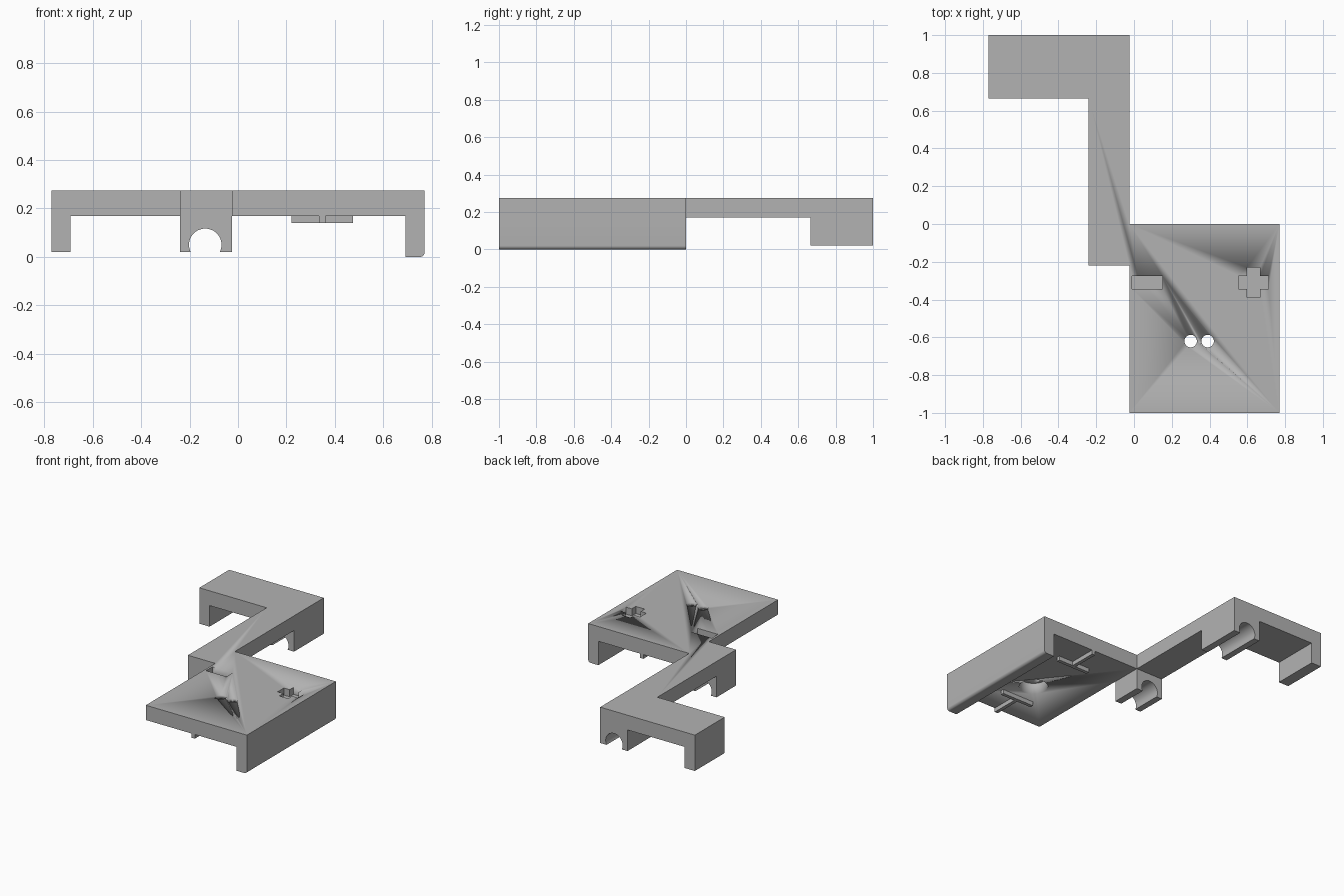
import bpy, math
from mathutils import Vector

cube = bpy.data.objects.get("Cube")
if cube:
    bpy.data.objects.remove(cube, do_unlink=True)

grey = bpy.data.materials.new("plain grey")
grey.use_nodes = True
grey.diffuse_color = (0.45, 0.45, 0.45, 1)
grey.node_tree.nodes["Principled BSDF"].inputs["Base Color"].default_value = (0.45, 0.45, 0.45, 1)

TOP, UNDER, FOOT = 0.275, 0.17, 0.02


def prism(name, outline, lo, hi, axis="z"):
    """Extrude an outline along z (outline in x, y) or along y (outline in x, z)."""
    place = (lambda a, b, t: (a, b, t)) if axis == "z" else (lambda a, b, t: (a, t, b))
    n = len(outline)
    verts = [place(a, b, t) for t in (lo, hi) for a, b in outline]
    faces = [tuple(range(n)), tuple(range(n, 2 * n))]
    faces += [(i, (i + 1) % n, n + (i + 1) % n, n + i) for i in range(n)]
    mesh = bpy.data.meshes.new(name)
    mesh.from_pydata(verts, [], faces)
    mesh.materials.append(grey)
    obj = bpy.data.objects.new(name, mesh)
    bpy.context.collection.objects.link(obj)
    bpy.ops.object.select_all(action="DESELECT")
    obj.select_set(True)
    bpy.context.view_layer.objects.active = obj
    bpy.ops.object.mode_set(mode="EDIT")
    bpy.ops.mesh.select_all(action="SELECT")
    bpy.ops.mesh.normals_make_consistent(inside=False)
    bpy.ops.object.mode_set(mode="OBJECT")
    bpy.ops.object.shade_smooth_by_angle(angle=math.radians(30))
    return obj


def rect(x0, x1, y0, y1):
    return [(x0, y0), (x1, y0), (x1, y1), (x0, y1)]


def arc(cx, cy, r, start, end, steps):
    angles = [math.radians(start + (end - start) * i / steps) for i in range(steps + 1)]
    return [(cx + r * math.cos(a), cy + r * math.sin(a)) for a in angles]


def circle(cx, cy, r):
    return arc(cx, cy, r, 0, 360, 40)[:-1]


def cut(target, cutter):
    cutter.hide_render = True
    mod = target.modifiers.new("cut", "BOOLEAN")
    mod.operation, mod.solver, mod.object = "DIFFERENCE", "EXACT", cutter
    bpy.ops.object.select_all(action="DESELECT")
    target.select_set(True)
    bpy.context.view_layer.objects.active = target
    bpy.ops.object.modifier_apply(modifier=mod.name)
    bpy.data.objects.remove(cutter, do_unlink=True)


# Top slab: wide plate, connecting strip and rear arm in one outline
slab = prism("top_slab", [
    (-0.77, 1), (-0.025, 1), (-0.025, 0), (0.77, 0), (0.77, -1),
    (-0.025, -1), (-0.025, -0.22), (-0.24, -0.22), (-0.24, 0.665), (-0.77, 0.665)],
    UNDER, TOP)

# Round pocket underneath and two holes through its roof
cut(slab, prism("pocket_cutter", circle(0.345, -0.62, 0.095), UNDER - 0.1, TOP - 0.025))
for x in (0.3, 0.39):
    cut(slab, prism("hole_cutter", circle(x, -0.62, 0.033), UNDER, TOP + 0.1))

# Sunken minus and plus marks
RECESS = TOP - 0.05
cut(slab, prism("minus_cutter", rect(-0.01, 0.15, -0.345, -0.275), RECESS, TOP + 0.1))
cx, cy, a, b = 0.633, -0.31, 0.08, 0.035
plus = [(-a, -b), (-b, -b), (-b, -a), (b, -a), (b, -b), (a, -b),
        (a, b), (b, b), (b, a), (-b, a), (-b, b), (-a, b)]
cut(slab, prism("plus_cutter", [(cx + x, cy + y) for x, y in plus], RECESS, TOP + 0.1))

# Side wall with a rounded lower outer edge
r = 0.02
prism("side_wall", [(0.69, UNDER), (0.69, 0)] + arc(0.77 - r, r, r, -90, 0, 8)
      + [(0.77, UNDER)], -1, 0, "y")

# Rear arm end leg
prism("arm_leg", rect(-0.77, -0.69, FOOT, UNDER), 0.665, 1, "y")

# Rod clips with an open round channel
tilt = math.degrees(math.asin((FOOT - 0.05) / 0.067))
clip = [(-0.24, UNDER), (-0.24, FOOT)] + arc(-0.135, 0.05, 0.067, 180 - tilt, tilt, 32) \
    + [(-0.025, FOOT), (-0.025, UNDER)]
prism("front_clip", clip, -0.22, 0, "y")
prism("rear_clip", clip, 0.665, 1, "y")

# T-shaped ribs under the plate, stems reaching the front and rear edges
for name, edge, s in (("front_rib", -1, 1), ("rear_rib", 0, -1)):
    outline = [(0.335, 0), (0.36, 0), (0.36, 0.2), (0.475, 0.2),
               (0.475, 0.225), (0.22, 0.225), (0.22, 0.2), (0.335, 0.2)]
    prism(name, [(x, edge + s * y) for x, y in outline], 0.14, UNDER)
